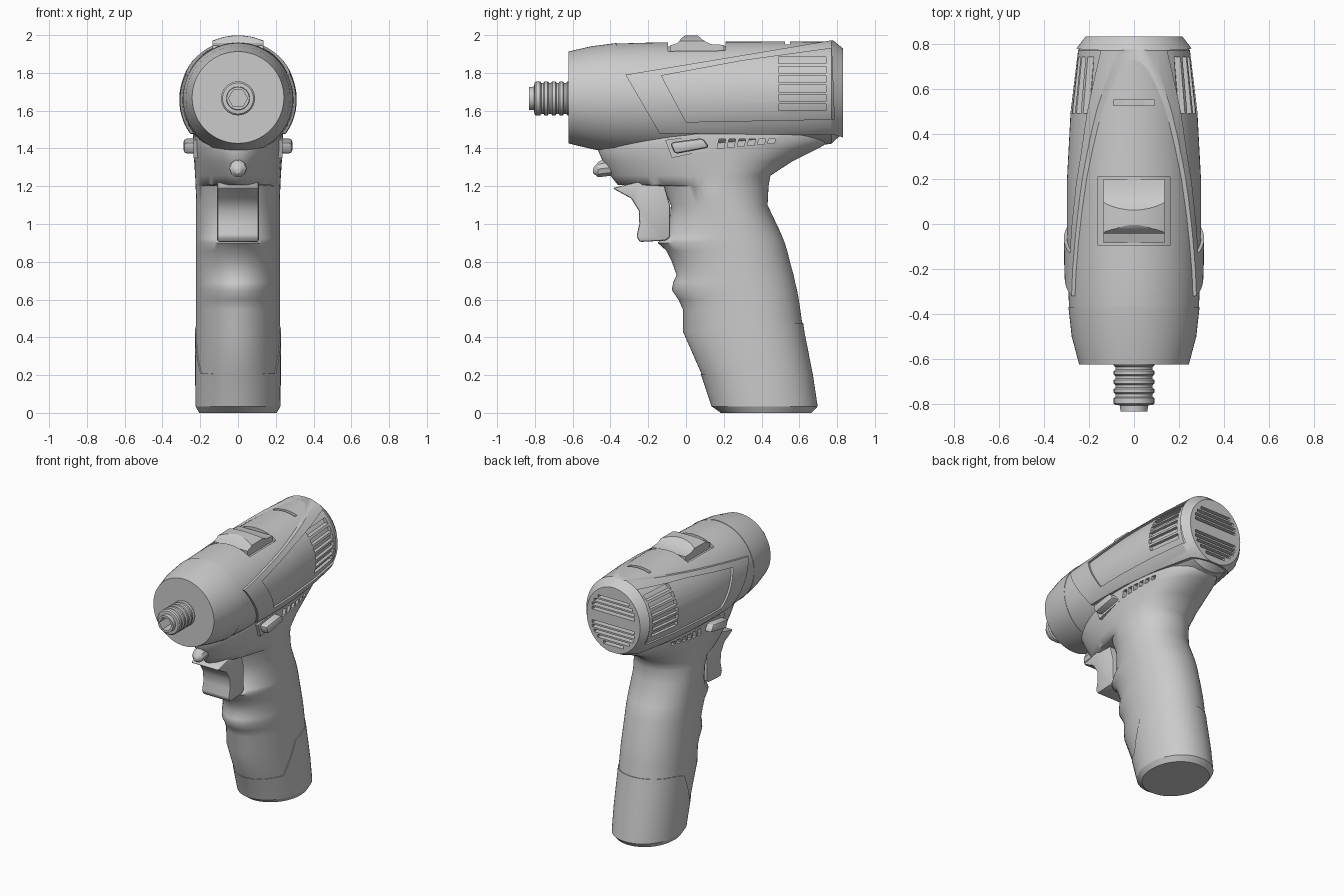
import bpy, bmesh
from math import cos, sin, pi, sqrt, copysign

if "Cube" in bpy.data.objects:
    bpy.data.objects.remove(bpy.data.objects["Cube"])


def make(name, bm):
    bmesh.ops.recalc_face_normals(bm, faces=bm.faces)
    me = bpy.data.meshes.new(name)
    bm.to_mesh(me)
    bm.free()
    ob = bpy.data.objects.new(name, me)
    bpy.context.collection.objects.link(ob)
    return ob


def loft(name, rings):
    """Skin a list of equal-length point rings and cap both ends."""
    bm = bmesh.new()
    vs = [[bm.verts.new(p) for p in r] for r in rings]
    n = len(vs[0])
    for a, b in zip(vs, vs[1:]):
        for i in range(n):
            j = (i + 1) % n
            bm.faces.new((a[i], a[j], b[j], b[i]))
    bm.faces.new(vs[0])
    bm.faces.new(vs[-1])
    return make(name, bm)


def prisms(name, items):
    """Extrude side-view (y, z) polygons from x0 to x1."""
    bm = bmesh.new()
    for pts, x0, x1 in items:
        a = [bm.verts.new((x0, y, z)) for y, z in pts]
        b = [bm.verts.new((x1, y, z)) for y, z in pts]
        bm.faces.new(a)
        bm.faces.new(b)
        for i in range(len(pts)):
            j = (i + 1) % len(pts)
            bm.faces.new((a[i], a[j], b[j], b[i]))
    return make(name, bm)


def rect(y0, y1, z0, z1):
    return [(y0, z0), (y1, z0), (y1, z1), (y0, z1)]


def apply(ob, kind, **props):
    m = ob.modifiers.new(kind, kind)
    for k, v in props.items():
        setattr(m, k, v)
    bpy.context.view_layer.objects.active = ob
    bpy.ops.object.modifier_apply(modifier=m.name)


def boolean(ob, cutter, op='DIFFERENCE'):
    apply(ob, 'BOOLEAN', object=cutter, operation=op, solver='EXACT')


def se(c, n):
    return copysign(abs(c) ** (2 / n), c)


N = 64
ANG = [2 * pi * i / N for i in range(N)]

# Motor housing stations: y, bottom z, top z, half width
BODY = [(-.62, 1.43, 1.91, .24), (-.5, 1.40, 1.938, .273), (-.37, 1.375, 1.955, .288),
        (-.2, 1.365, 1.96, .295), (0, 1.36, 1.963, .298), (.2, 1.365, 1.965, .297),
        (.5, 1.39, 1.966, .281), (.77, 1.425, 1.965, .248), (.818, 1.47, 1.915, .2)]


def body(name, o=0, stations=BODY):
    rings = []
    for k, (y, zb, zt, rx) in enumerate(stations):
        y += -o if k == 0 else o if k == len(stations) - 1 else 0
        zc, rz = (zb + zt) / 2, (zt - zb) / 2 + o
        rings.append([((rx + o) * cos(a), y, zc + rz * sin(a)) for a in ANG])
    return loft(name, rings)


# Handle stations: z, front y, widest y, back y, half width
GRIP = [(0, .19, .42, .66, .2), (.035, .14, .42, .692, .22), (.2, .085, .4, .667, .222),
        (.43, -.016, .36, .622, .222), (.546, -.016, .34, .605, .222), (.6, -.04, .33, .597, .222),
        (.65, -.075, .32, .588, .222), (.69, -.068, .31, .578, .222), (.73, -.05, .3, .57, .222),
        (.8, -.075, .29, .55, .222), (.86, -.105, .28, .535, .222), (.9, -.15, .27, .523, .222),
        (.925, -.13, .265, .513, .222), (.95, -.09, .26, .503, .222), (1.1, -.08, .22, .432, .222),
        (1.2, -.12, .18, .437, .224), (1.206, -.36, .18, .438, .224), (1.256, -.40, .18, .447, .227),
        (1.33, -.44, .18, .56, .232), (1.4, -.47, .18, .70, .237), (1.44, -.46, .18, .77, .24),
        (1.5, -.40, .18, .79, .237), (1.56, -.33, .18, .74, .22)]


def grip(name, stations, o=0):
    rings = []
    for z, yf, yc, yb, hw in stations:
        # The trigger housing is pinched towards its lower front
        nf = min(2.1, 1.5 + (z - 1.2) * 3.2) if z > 1.203 else 2.0
        ring = []
        for a in ANG:
            s, n = sin(a), nf if sin(a) < 0 else 2.1
            d = yb - yc if s > 0 else yc - yf
            ring.append(((hw + o) * se(cos(a), n), yc + (d + o) * se(s, n), z))
        rings.append(ring)
    return loft(name, rings)


def turned(name, prof, zc, n=32):
    """Solid of revolution about a line along y; profile of (y, r, dz)."""
    return loft(name, [[(r * cos(2 * pi * i / n), y, zc + dz + r * sin(2 * pi * i / n))
                        for i in range(n)] for y, r, dz in prof])


# Main housing, inner core seen through the slots, nose sleeve
housing = body("motor_housing")
body("inner_core", -.022)
body("nose_sleeve", .003, BODY[:3])

# Raised side frame
frame = body("side_frame", .014)
outer = prisms("cut_outer", [([(-.32, 1.79), (.775, 1.973), (.9, 1.93), (.9, 1.44),
                               (.79, 1.47), (-.14, 1.48)], -.5, .5)])
inner = prisms("cut_inner", [([(-.13, 1.785), (.3, 1.865), (.77, 1.93), (.785, 1.555),
                               (0, 1.54)], -.5, .5)])
boolean(frame, outer, 'INTERSECT')
boolean(frame, inner)

# Side vents, rear vents, top slot and selector recess
slots = [(rect(.49, .74, 1.6 + .05 * i, 1.635 + .05 * i), -.5, .5) for i in range(6)]
for z in [1.515 + .032 * i for i in range(5)] + [1.74 + .032 * i for i in range(4)]:
    w = min(.17, sqrt(max(.001, .192 ** 2 - (z - 1.69) ** 2)))
    slots.append((rect(.79, .9, z - .01, z + .01), -w, w))
slots.append((rect(.525, .55, 1.94, 2.1), -.09, .09))
slots.append((rect(-.095, .21, 1.88, 2.1), -.16, .16))
vents = prisms("cut_vents", slots)
boolean(housing, vents)
boolean(frame, vents)

# Mode selector on top, curved with the housing
selector = body("mode_selector", .035)
hump = prisms("cut_hump", [([(-.085, 1.85), (-.085, 1.945), (-.045, 1.958), (-.02, 1.988),
                             (0, 2.0), (.06, 2.0), (.09, 1.974), (.13, 1.952), (.2, 1.948),
                             (.2, 1.85)], -.135, .135)])
boolean(selector, hump, 'INTERSECT')

# Handle with small neck slots
handle = grip("handle", GRIP[1:])
small = []
for i in range(6):
    y, h = .165 + .053 * i, .05 - .005 * i
    p = [(y, 1.45 - h), (y + .035, 1.45 - h), (y + .045, 1.45), (y + .01, 1.45)]
    small += [(p, .185, .4), (p, -.4, -.185)]
neck_cut = prisms("cut_neck", small)
boolean(handle, neck_cut)

# Battery at the foot of the handle
battery = grip("battery", GRIP, .005)
foot = prisms("cut_foot", [([(-.1, .2), (.24, .21), (.34, .44), (.44, .465), (.8, .49),
                             (.8, -.1), (-.1, -.1)], -.5, .5)])
boolean(battery, foot, 'INTERSECT')

# Trigger
trigger = prisms("trigger", [([(-.39, 1.19), (-.25, 1.225), (-.12, 1.225), (-.085, 1.1),
                               (-.085, .93), (-.11, .912), (-.245, .905), (-.262, .935),
                               (-.247, 1.0), (-.25, 1.07), (-.29, 1.135)], -.11, .11)])
apply(trigger, 'BEVEL', width=.01, segments=2)

# Direction switch passing through the neck, with a raised surround
switch = prisms("direction_switch", [([(-.085, 1.432), (.09, 1.455), (.125, 1.405), (-.06, 1.37)],
                                      -.288, .288)])
apply(switch, 'BEVEL', width=.018, segments=2)
prisms("switch_surround", [([(-.11, 1.445), (.11, 1.472), (.145, 1.395), (-.075, 1.35)],
                            -.236, .236)])

# Bit chuck with ring grooves and hex socket
prof = [(-.6, .09, 0)]
for y in (-.64, -.68, -.72, -.76):
    prof += [(y + .012, .09, 0), (y + .006, .082, 0), (y - .006, .082, 0), (y - .012, .09, 0)]
prof += [(-.795, .09, 0), (-.803, .082, 0), (-.804, .062, 0), (-.832, .06, 0)]
chuck = turned("bit_chuck", prof, 1.665)
socket = turned("cut_socket", [(-.9, .05, 0), (-.72, .05, 0)], 1.665, 6)
boolean(chuck, socket)

# Work light below the nose
turned("work_light", [(-.36, .045, .015), (-.45, .046, .005), (-.465, .042, 0),
                      (-.475, .03, -.002), (-.486, .022, -.005), (-.492, .012, -.006)], 1.288, 10)

# Remove cutters, shade the parts
for ob in (outer, inner, vents, hump, neck_cut, foot, socket):
    bpy.data.objects.remove(ob)
for ob in list(bpy.context.collection.objects):
    bpy.ops.object.select_all(action='DESELECT')
    ob.select_set(True)
    bpy.context.view_layer.objects.active = ob
    bpy.ops.object.shade_smooth_by_angle(angle=1.0 if ob == handle else .5)
